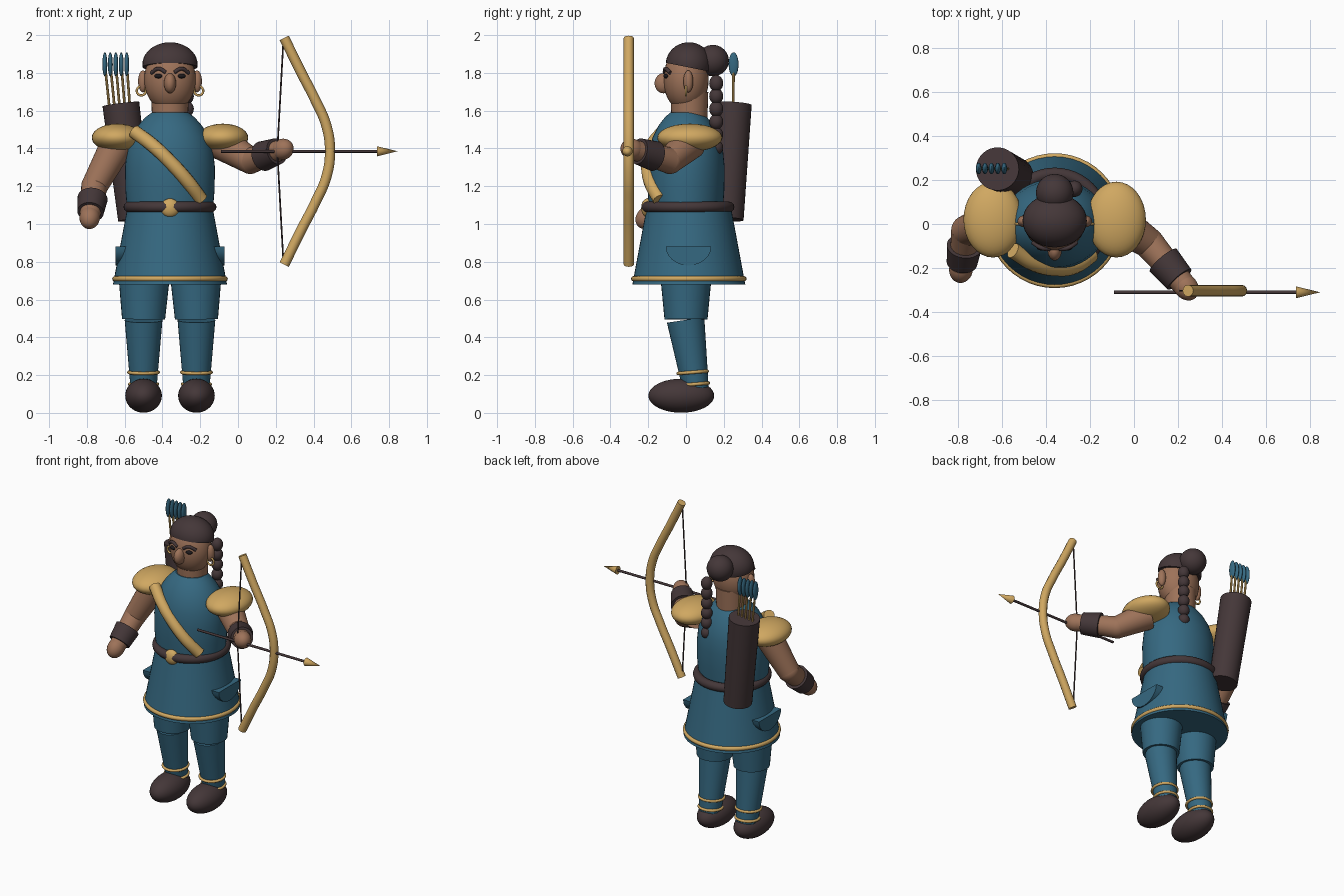
import bpy
import bmesh
import math
from mathutils import Vector, Matrix

cube = bpy.data.objects.get("Cube")
if cube:
    bpy.data.objects.remove(cube)

CX = -0.36   # middle of the body
parts = []


def material(name, rgb):
    mat = bpy.data.materials.new(name)
    mat.use_nodes = True
    mat.diffuse_color = (*rgb, 1)
    mat.node_tree.nodes["Principled BSDF"].inputs["Base Color"].default_value = (*rgb, 1)
    return mat


TEAL = material("teal cloth", (0.036, 0.14, 0.22))
GOLD = material("gold", (0.63, 0.39, 0.12))
DARK = material("dark brown leather", (0.058, 0.038, 0.04))
SKIN = material("skin", (0.34, 0.17, 0.1))
BLACK = material("black eyes", (0.012, 0.01, 0.012))


def finish(bm, name, mat):
    bmesh.ops.recalc_face_normals(bm, faces=bm.faces)
    mesh = bpy.data.meshes.new(name)
    bm.to_mesh(mesh)
    bm.free()
    return add_mesh(mesh, name, mat)


def add_mesh(mesh, name, mat):
    mesh.materials.clear()
    mesh.materials.append(mat)
    obj = bpy.data.objects.new(name, mesh)
    bpy.context.collection.objects.link(obj)
    parts.append(obj)
    return obj


def sphere_mesh(center, radii, turn=None):
    bm = bmesh.new()
    m = Matrix.Translation(center) @ (turn or Matrix()) @ Matrix.Diagonal((*radii, 1))
    bmesh.ops.create_uvsphere(bm, u_segments=32, v_segments=20, radius=1, matrix=m)
    return bm


def ellipsoid(name, mat, center, radii, turn=None):
    return finish(sphere_mesh(center, radii, turn), name, mat)


def taper(name, mat, a, b, ra, rb, sides=32):
    """Round bar from a to b, radius ra to rb."""
    a, b = Vector(a), Vector(b)
    d = b - a
    m = Matrix.Translation((a + b) / 2) @ d.to_track_quat('Z', 'Y').to_matrix().to_4x4()
    bm = bmesh.new()
    bmesh.ops.create_cone(bm, cap_ends=True, segments=sides, radius1=ra, radius2=rb,
                          depth=d.length, matrix=m)
    return finish(bm, name, mat)


def lathe(name, mat, profile, center, flat=1.0, closed=False, turn=None, steps=48):
    """Spin (radius, height) points about z; flat squashes depth."""
    bm = bmesh.new()
    rings = []
    for i in range(steps):
        t = math.tau * i / steps
        rings.append([bm.verts.new((r * math.cos(t), r * math.sin(t) * flat, z)) for r, z in profile])
    n = len(profile)
    for i in range(steps):
        p, q = rings[i], rings[(i + 1) % steps]
        for k in range(n if closed else n - 1):
            j = (k + 1) % n
            bm.faces.new((p[k], q[k], q[j], p[j]))
    if not closed:
        bm.faces.new([r[0] for r in rings])
        bm.faces.new([r[-1] for r in rings])
    bm.transform(Matrix.Translation(center) @ (turn or Matrix()))
    return finish(bm, name, mat)


def ring(name, mat, center, major, minor, flat=1.0, turn=None):
    prof = [(major + minor * math.cos(math.tau * k / 12), minor * math.sin(math.tau * k / 12))
            for k in range(12)]
    return lathe(name, mat, prof, center, flat, True, turn)


def tube(name, mat, points, radius):
    """Smooth round tube through the points, with flat ends."""
    cu = bpy.data.curves.new(name, 'CURVE')
    cu.dimensions = '3D'
    cu.bevel_depth = radius
    cu.bevel_resolution = 4
    cu.use_fill_caps = True
    sp = cu.splines.new('BEZIER')
    sp.bezier_points.add(len(points) - 1)
    for bp, co in zip(sp.bezier_points, points):
        bp.co = co
        bp.handle_left_type = bp.handle_right_type = 'AUTO'
    tmp = bpy.data.objects.new(name + "_path", cu)
    bpy.context.collection.objects.link(tmp)
    bpy.context.view_layer.update()
    mesh = bpy.data.meshes.new_from_object(tmp.evaluated_get(bpy.context.evaluated_depsgraph_get()))
    bpy.data.objects.remove(tmp)
    return add_mesh(mesh, name, mat)


# torso, tunic skirt and belt
lathe("torso", TEAL, [(0.225, 1.05), (0.236, 1.18), (0.238, 1.3), (0.228, 1.39), (0.205, 1.46),
                      (0.17, 1.52), (0.13, 1.565), (0.097, 1.59)], (CX, 0, 0), 0.86)
lathe("skirt", TEAL, [(0.302, 0.68), (0.225, 1.09)], (CX, 0.015, 0), 0.99)
ring("skirt_trim", GOLD, (CX, 0.015, 0.71), 0.292, 0.014)
ring("belt", DARK, (CX, 0.01, 1.09), 0.217, 0.029)
ellipsoid("buckle", GOLD, (CX, -0.205, 1.085), (0.05, 0.032, 0.05))

# sash across the chest
tube("sash", GOLD, [(-0.55, -0.12, 1.49), (-0.45, -0.18, 1.415), (-0.36, -0.2, 1.33),
                    (-0.27, -0.19, 1.23), (-0.195, -0.14, 1.13)], 0.037)

# head
taper("neck", SKIN, (CX, 0.018, 1.52), (CX, 0.018, 1.7), 0.094, 0.1)
ellipsoid("head", SKIN, (CX, 0, 1.765), (0.137, 0.12, 0.17))
ellipsoid("nose", SKIN, (CX, -0.12, 1.745), (0.032, 0.046, 0.053))
hair = sphere_mesh((CX, 0.015, 1.845), (0.146, 0.122, 0.117))
cut = bmesh.ops.bisect_plane(hair, geom=hair.verts[:] + hair.edges[:] + hair.faces[:],
                             plane_co=(CX, 0, 1.832), plane_no=(0, 0.2, 1), clear_inner=True)
bmesh.ops.edgeloop_fill(hair, edges=[e for e in cut["geom_cut"] if isinstance(e, bmesh.types.BMEdge)])
finish(hair, "hair", DARK)
ellipsoid("hair_bun", DARK, (CX, 0.142, 1.865), (0.085, 0.085, 0.083))
for i in range(6):
    ellipsoid(f"braid_bead_{i + 1}", DARK, (-0.27, 0.16, 1.745 - 0.068 * i),
              (0.036, 0.037, 0.043 - 0.001 * i))

# paired parts of face, legs and shoulders
for side, s in (("left", 1), ("right", -1)):
    def at(dx, y, z):
        return (CX + s * dx, y, z)

    ellipsoid(side + "_ear", SKIN, at(0.143, 0.012, 1.755), (0.026, 0.026, 0.058))
    ring(side + "_earring", GOLD, at(0.152, 0, 1.705), 0.024, 0.006,
         turn=Matrix.Rotation(math.pi / 2, 4, 'X'))
    ellipsoid(side + "_eye", BLACK, at(0.06, -0.104, 1.783), (0.023, 0.016, 0.012))
    tube(side + "_brow", DARK, [at(0.022, -0.114, 1.803), at(0.06, -0.108, 1.822),
                                at(0.1, -0.083, 1.8)], 0.01)
    ellipsoid(side + "_shoulder_pad", GOLD, at(0.28, 0.02, 1.457), (0.134, 0.172, 0.074))

    taper(side + "_thigh", TEAL, at(0.14, 0, 0.495), at(0.135, 0, 0.85), 0.114, 0.148)
    taper(side + "_shin", TEAL, at(0.14, 0.053, 0.12), at(0.14, -0.002, 0.492), 0.068, 0.1)
    tilt = Matrix.Rotation(0.08, 4, 'X')
    ring(side + "_ankle_ring_upper", GOLD, at(0.14, 0.035, 0.215), 0.078, 0.009, turn=tilt)
    ring(side + "_ankle_ring_lower", GOLD, at(0.14, 0.046, 0.152), 0.073, 0.009, turn=tilt)
    ellipsoid(side + "_boot", DARK, at(0.14, -0.025, 0.091), (0.097, 0.174, 0.09))

    # half-round hip pocket
    bm = bmesh.new()
    rim = [bm.verts.new(at(0.2, 0.013 - 0.12 * math.cos(a), 0.88 - 0.1 * math.sin(a)))
           for a in (math.pi * k / 12 for k in range(13))]
    flap = bmesh.ops.extrude_face_region(bm, geom=[bm.faces.new(rim)])["geom"]
    for v in flap:
        if isinstance(v, bmesh.types.BMVert):
            v.co.x += s * 0.089
    finish(bm, side + "_hip_pocket", TEAL)

# arms: shoulder, elbow, hand
for side, sh, el, ha in (("right", (-0.63, 0.02, 1.44), (-0.76, -0.03, 1.2), (-0.785, -0.205, 1.035)),
                         ("left", (-0.09, 0.02, 1.43), (0.065, -0.085, 1.335), (0.235, -0.285, 1.395))):
    sh, el, ha = Vector(sh), Vector(el), Vector(ha)
    fore = ha - el
    taper(side + "_upper_arm", SKIN, sh, el, 0.09, 0.07)
    ellipsoid(side + "_elbow", SKIN, el, (0.07, 0.07, 0.07))
    taper(side + "_forearm", SKIN, el, ha, 0.07, 0.052)
    taper(side + "_cuff", DARK, el + fore * 0.4, el + fore * 0.83, 0.08, 0.07)
    ellipsoid(side + "_hand", SKIN, ha, (0.054, 0.056, 0.068),
              fore.to_track_quat('Z', 'Y').to_matrix().to_4x4())

# bow, string and drawn arrow
BOW_Y, MID = -0.303, 1.385
half = [(0.245, 0.6), (0.328, 0.43), (0.41, 0.27), (0.468, 0.135)]
limb = [(x, BOW_Y, MID + z) for x, z in half]
lower = [(x, BOW_Y, MID - z) for x, z in reversed(half)]
tube("bow", GOLD, limb + [(0.487, BOW_Y, MID)] + lower, 0.027)
for label, z in (("upper", 0.58), ("lower", -0.58)):
    taper(label + "_bowstring", DARK, (0.24, BOW_Y, MID + z), (0.208, BOW_Y, MID), 0.0045, 0.0045, 8)
taper("arrow_shaft", DARK, (-0.09, -0.31, MID), (0.75, -0.31, MID), 0.008, 0.008, 12)
taper("arrow_head", GOLD, (0.735, -0.31, MID), (0.845, -0.31, MID), 0.027, 0, 24)

# quiver with spare arrows
bottom, top = Vector((-0.545, 0.215, 1.025)), Vector((-0.62, 0.25, 1.635))
taper("quiver", DARK, bottom, top, 0.09, 0.098)
for i in range(5):
    k = i - 2
    foot = Vector((-0.625 + 0.027 * k, 0.25, 1.6))
    tip = Vector((-0.647 + 0.029 * k, 0.252, 1.845))
    taper(f"spare_arrow_{i + 1}", GOLD, foot, tip, 0.007, 0.007, 10)
    ellipsoid(f"spare_arrow_fletching_{i + 1}", TEAL, tip, (0.013, 0.026, 0.064))

# smooth shading with crisp rims
bpy.ops.object.select_all(action='DESELECT')
for obj in parts:
    obj.select_set(True)
bpy.context.view_layer.objects.active = parts[0]
bpy.ops.object.shade_smooth_by_angle(angle=math.radians(35))
